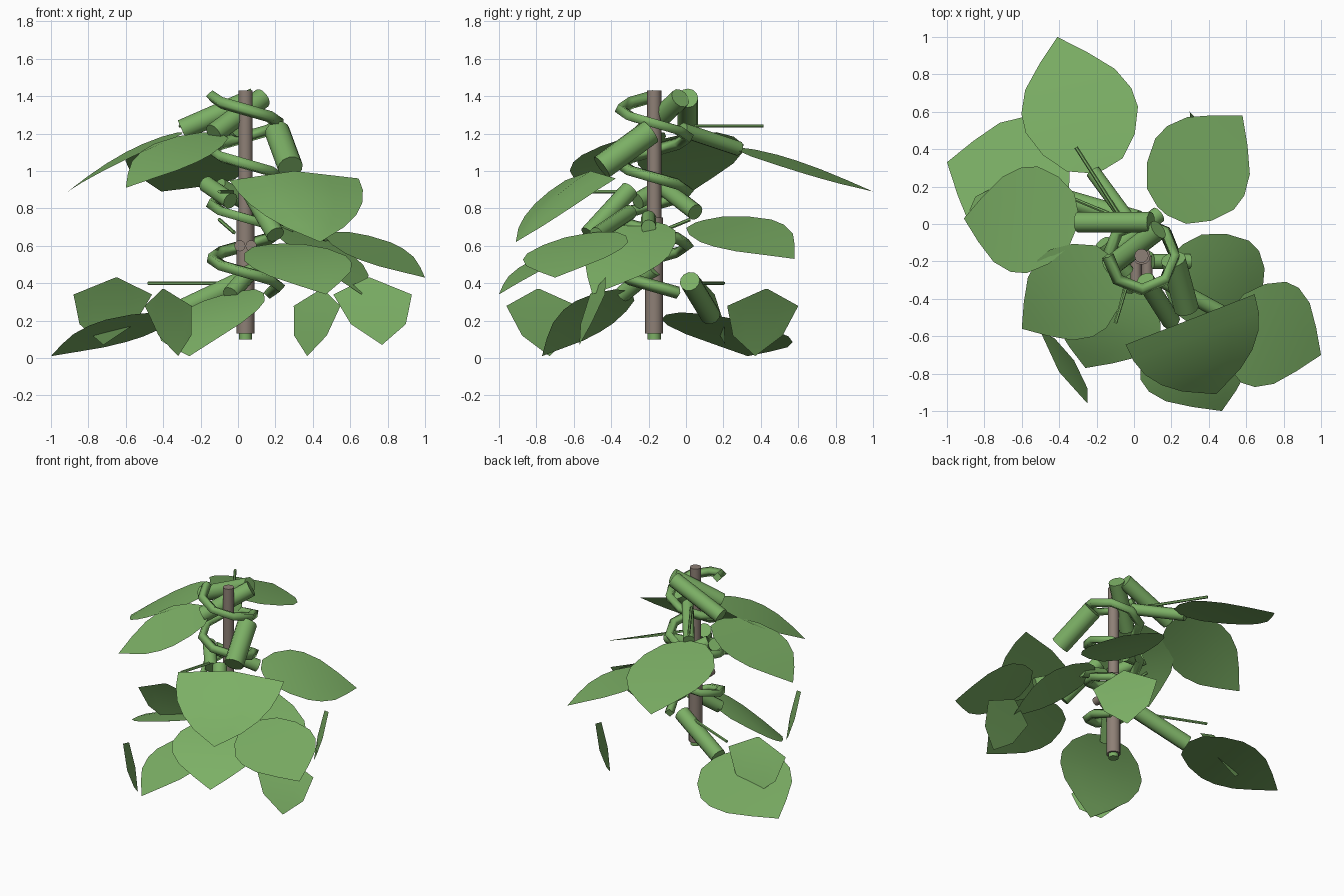
import bpy, bmesh, math
from mathutils import Vector as V

if "Cube" in bpy.data.objects:
    bpy.data.objects.remove(bpy.data.objects["Cube"])


def material(name, rgb):
    m = bpy.data.materials.new(name)
    m.diffuse_color = (*rgb, 1)
    m.use_nodes = True
    m.node_tree.nodes["Principled BSDF"].inputs["Base Color"].default_value = m.diffuse_color
    return m


GREEN = material("leaf_green", (0.20, 0.43, 0.13))
BROWN = material("pole_brown", (0.27, 0.215, 0.18))


def finish(name, bm, mat):
    me = bpy.data.meshes.new(name)
    bm.to_mesh(me)
    bm.free()
    me.materials.append(mat)
    ob = bpy.data.objects.new(name, me)
    bpy.context.collection.objects.link(ob)
    bpy.ops.object.select_all(action='DESELECT')
    ob.select_set(True)
    bpy.context.view_layer.objects.active = ob
    bpy.ops.object.shade_smooth_by_angle(angle=math.radians(35))
    return ob


# tapered round bar between two points
def bar(name, a, b, r, mat=GREEN, r2=None, n=12):
    a, b = V(a), V(b)
    bm = bmesh.new()
    bmesh.ops.create_cone(bm, cap_ends=True, segments=n, radius1=r,
                          radius2=r2 or r, depth=(b - a).length)
    bm.transform(V((0, 0, 1)).rotation_difference(b - a).to_matrix().to_4x4())
    bmesh.ops.translate(bm, vec=(a + b) / 2, verts=bm.verts)
    return finish(name, bm, mat)


# leaf outlines: position along the length, half-width
OVAL = [(0, .12), (.05, .5), (.2, .82), (.38, 1), (.52, .98),
        (.68, .8), (.84, .43), (1, 0)]
SHIELD = [(0, 1), (.2, .97), (.4, .88), (.6, .7), (.78, .45), (1, 0)]
KITE = [(0, .03), (.26, 1), (.7, .7), (1, 0)]


# curved leaf sheet from base to tip; side is the half-width vector
def leaf(name, base, tip, side, cup=0, arch=.03, profile=OVAL):
    base, tip, side = V(base), V(tip), V(side)
    up = (tip - base).cross(side).normalized()
    if up.z < 0:
        up = -up
    bm = bmesh.new()
    rows = []
    for t, w in profile[:-1]:
        mid = base.lerp(tip, t) + up * arch * 4 * t * (1 - t)
        rows.append([bm.verts.new(mid + side * w * s
                                  + V((0, 0, cup * abs(s) * w)))
                     for s in (-1, -.5, 0, .5, 1)])
    for r, q in zip(rows, rows[1:]):
        for i in range(4):
            bm.faces.new((r[i], r[i + 1], q[i + 1], q[i]))
    end = bm.verts.new(tip)
    for i in range(4):
        bm.faces.new((rows[-1][i], rows[-1][i + 1], end))
    bmesh.ops.recalc_face_normals(bm, faces=bm.faces)
    if sum(f.normal.dot(up) for f in bm.faces) < 0:
        bmesh.ops.reverse_faces(bm, faces=bm.faces)
    return finish(name, bm, GREEN)


# support pole with a wider lower sleeve
PX, PY = .04, -.17
bar("pole", (PX, PY, .3), (PX, PY, 1.43), .038, BROWN)
bar("pole_sleeve", (PX, PY, .13), (PX, PY, .75), .048, BROWN)
bar("root_stub", (PX, PY, .1), (PX, PY, .14), .035)
for x in (.01, .07):
    bar("pole_clip", (x, -.32, .6), (x, PY, .6), .03, BROWN)

# vine winding down the pole
pts = []
for i in range(30):
    a = math.pi + i * math.pi / 4
    pts.append((PX + .18 * math.cos(a), PY + .18 * math.sin(a),
                1.4 - .29 * i / 8))
cu = bpy.data.curves.new("vine", 'CURVE')
cu.dimensions = '3D'
cu.bevel_depth = .033
cu.bevel_resolution = 0
cu.use_fill_caps = True
sp = cu.splines.new('POLY')
sp.points.add(len(pts) - 1)
for p, c in zip(sp.points, pts):
    p.co = (*c, 1)
cu.materials.append(GREEN)
vine = bpy.data.objects.new("vine", cu)
bpy.context.collection.objects.link(vine)

# large leaves
leaf("back_leaf", (-.2, .28, 1.11), (-.41, 1, .89), (.3, .07, -.05),
     arch=.012)
leaf("upper_left_leaf", (-.3, .02, 1.2), (-.91, .03, .89), (.03, .285, .035))
leaf("upper_front_leaf", (-.1, -.2, 1.2), (-.6, -.56, .91), (.15, -.21, -.03))
leaf("big_front_leaf", (.3, -.51, 1), (.44, -.91, .62), (.345, .135, .005),
     cup=-.045, profile=SHIELD)
leaf("right_back_leaf", (.15, .07, .73), (.58, .58, .53), (.21, -.19, -.06))
leaf("right_leaf", (.5, -.5, .67), (1, -.7, .43), (.12, .27, .03), arch=.012)
leaf("right_inner_leaf", (.24, -.13, .72), (.66, -.5, .34),
     (.2, .19, -.05))
leaf("low_front_leaf", (.2, -.55, .61), (.47, -1, .34), (.27, .1, .015))
leaf("low_left_leaf", (-.36, .13, .23), (-1, .33, .01), (.1, .34, -.045),
     arch=.015)
leaf("bottom_front_leaf", (-.03, -.3, .35), (-.26, -.77, .01),
     (.27, -.1, .06))

# hanging leaves in pairs, turned half a circle about the pole
for b, t, s in (((.7, -.43, .43), (.77, -.57, .07), (.21, .04, 0)),
                ((.45, .43, .37), (.37, .37, .01), (.125, -.19, 0))):
    leaf("hanging_leaf", b, t, s, arch=.01, profile=KITE)

    def turn(p):
        return (2 * PX - .03 - p[0], 2 * PY - .02 - p[1], p[2])
    leaf("hanging_leaf_opposite", turn(b), turn(t), (-s[0], -s[1], s[2]),
         arch=.01, profile=KITE)

# thick leaf stalks
for a, b, r in (((.09, .01, 1.39), (-.3, .01, 1.22), .055),
                ((.13, -.03, 1.39), (-.13, -.23, 1.2), .055),
                ((.21, -.19, 1.21), (.28, -.45, 1.02), .068),
                ((.0, -.02, 1.22), (-.22, .28, 1.12), .04),
                ((-.1, -.13, .92), (.13, .05, .78), .045),
                ((-.17, -.1, .93), (-.04, -.26, .84), .045),
                ((.06, -.3, .9), (.2, -.52, .66), .05),
                ((.1, -.2, .75), (.3, -.2, .7), .04),
                ((.15, -.3, .78), (.48, -.48, .66), .04),
                ((.02, .02, .41), (-.36, .13, .23), .055),
                ((.08, -.17, .48), (-.04, -.34, .34), .045)):
    bar("leaf_stalk", a, b, r)

# thin aerial shoots
for a, b in (((-.08, .05, 1.24), (-.31, .41, 1.24)),
             ((0, 0, .4), (-.48, .2, .4)),
             ((-.03, -.3, .89), (-.1, -.53, .89)),
             ((-.02, -.15, .67), (-.1, .02, .74))):
    bar("thin_shoot", a, b, .01, n=6)
